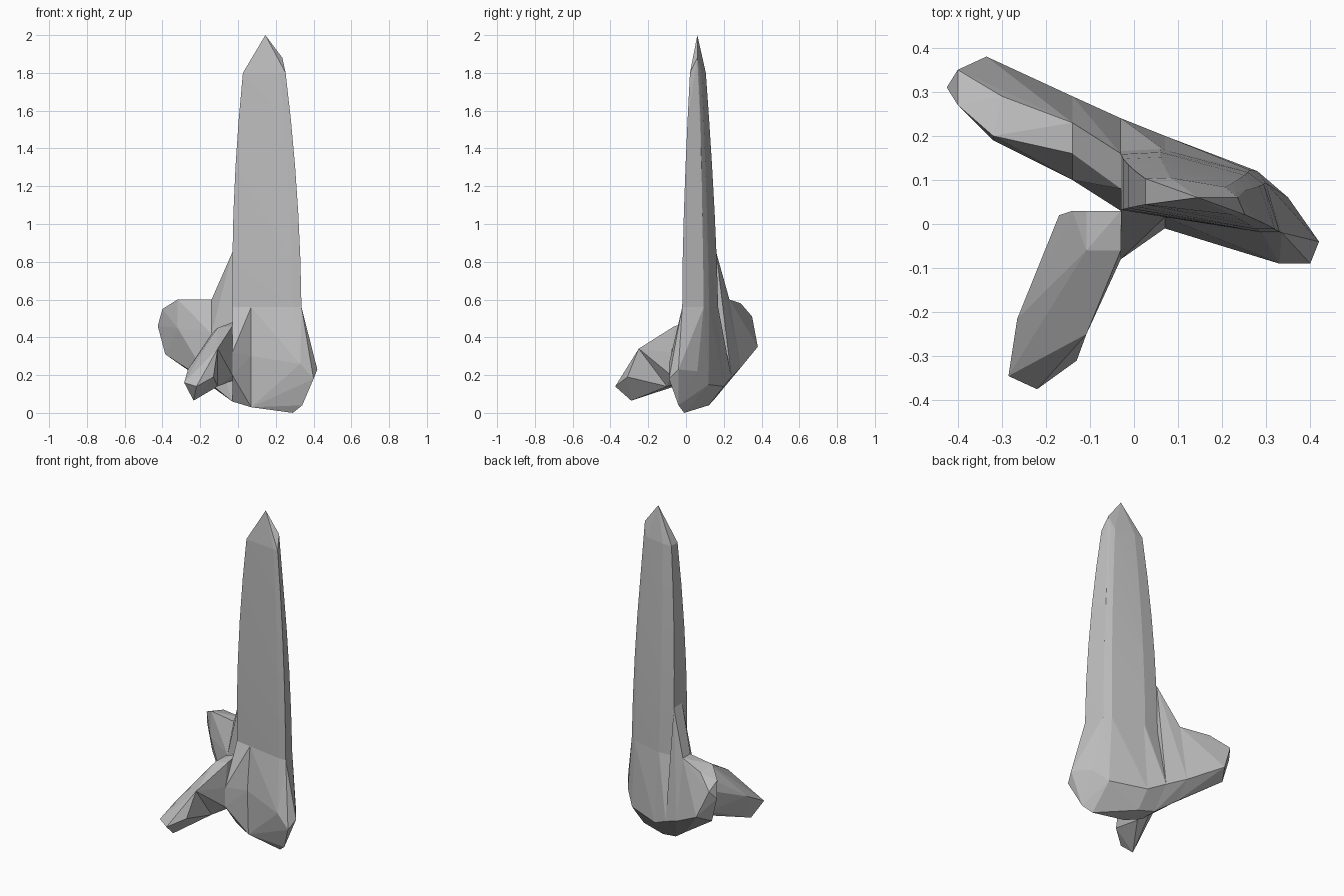
import bpy
import bmesh
from mathutils import Vector

default_cube = bpy.data.objects.get("Cube")
if default_cube:
    bpy.data.objects.remove(default_cube, do_unlink=True)

GREY = (0.5, 0.5, 0.5, 1)
stone = bpy.data.materials.new("stone grey")
stone.use_nodes = True
stone.diffuse_color = GREY
stone.node_tree.nodes["Principled BSDF"].inputs["Base Color"].default_value = GREY

blade_foot, blade_shoulder = 0.56, 1.8


def trim(bm, plane_x, **side):
    """Cut the chunk with an upright plane, drop one side and cap the hole."""
    everything = bm.verts[:] + bm.edges[:] + bm.faces[:]
    bmesh.ops.bisect_plane(bm, geom=everything, plane_co=(plane_x, 0, 0),
                           plane_no=(1, 0, 0), **side)
    bmesh.ops.holes_fill(bm, edges=bm.edges[:])


def faceted(name, corners, left_of=None, right_of=None):
    """Flat-shaded convex chunk around its corners, optionally trimmed in x."""
    bm = bmesh.new()
    for corner in corners:
        bm.verts.new(corner)
    bmesh.ops.convex_hull(bm, input=bm.verts[:])
    buried = [vert for vert in bm.verts if not vert.link_faces]
    bmesh.ops.delete(bm, geom=buried, context="VERTS")
    if left_of is not None:
        trim(bm, left_of, clear_inner=True)
    if right_of is not None:
        trim(bm, right_of, clear_outer=True)
    bmesh.ops.recalc_face_normals(bm, faces=bm.faces[:])
    mesh = bpy.data.meshes.new(name)
    bm.to_mesh(mesh)
    bm.free()
    mesh.materials.append(stone)
    chunk = bpy.data.objects.new(name, mesh)
    bpy.context.collection.objects.link(chunk)


def blade_section(height):
    """Lopsided blade outline, narrowing and thinning towards the tip."""
    rise = (height - blade_foot) / (blade_shoulder - blade_foot)
    half_width = 0.183 - 0.07 * rise ** 2
    half_depth = 0.095 - 0.053 * rise ** 1.5
    centre = Vector((0.153, 0.075, height)) - Vector((0.014, 0.012, 0)) * rise
    outline = [(-1, -0.45), (-1, 0.95), (-0.5, 1), (0.6, 0.5), (0.8, 0.2), (1, -1), (0.75, -1)]
    return [centre + Vector((across * half_width, along * half_depth, 0))
            for across, along in outline]


def split_at(section, plane_x):
    """Front and back corners where an upright plane crosses a section."""
    crossings = []
    for start, end in zip(section, section[1:] + section[:1]):
        if (start.x - plane_x) * (end.x - plane_x) < 0:
            crossings.append(start.lerp(end, (plane_x - start.x) / (end.x - start.x)))
    return crossings


# Tall blade, stacked from shrinking sections and closed by a point
rings = 6
blade = [(0.145, 0.06, 2), (0.235, 0.06, 1.88)]
for ring in range(rings):
    step = ring / (rings - 1)
    blade += blade_section(blade_foot + (blade_shoulder - blade_foot) * step)
faceted("blade", blade)

# Swollen base below the blade: the outer bulge is split by one upright seam
collar = blade_section(blade_foot)
inner_seam, middle_seam = 0.07, 0.17
seam_top = split_at(collar, inner_seam)
seam_side = [(inner_seam, -0.01, 0.3), (inner_seam, 0.2, 0.14),
             (inner_seam, 0, 0.03), (inner_seam, 0.12, 0.04)]
bulge = [corner for corner in collar if corner.x > inner_seam] + seam_top + seam_side
bulge += [
    (0.42, -0.04, 0.23), (0.4, -0.09, 0.18), (0.33, -0.09, 0.26),  # outer knuckle
    (0.35, 0.06, 0.22), (0.28, 0.12, 0.15),                        # back
    (0.34, -0.04, 0.04), (0.29, -0.01, 0),                         # underside
]
faceted("base_outer", bulge, left_of=middle_seam)
faceted("base_middle", bulge, right_of=middle_seam)

# Inner base chunk, with a small prow at the front
inner_x = -0.03
inner_side = [(inner_x, 0.24, 0.19), (inner_x, 0.03, 0.06), (inner_x, 0.14, 0.06)]
inner_top = [corner for corner in collar if corner.x < inner_seam]
prow = [(inner_x, -0.08, 0.32), (inner_x, -0.08, 0.2)]
faceted("base_inner", inner_top + seam_top + seam_side + inner_side + prow)

# Sloping shoulder that links the base to the side lobe, with its own seam
lobe_x, shoulder_seam = -0.14, -0.065
joint = [(lobe_x, 0.23, 0.6), (lobe_x, 0.16, 0.6), (lobe_x, 0.29, 0.24),
         (lobe_x, 0.1, 0.42), (lobe_x, 0.1, 0.15), (lobe_x, 0.2, 0.14)]
shoulder = joint + inner_side + [(inner_x, 0.16, 0.85), (inner_x, 0.08, 0.85)]
faceted("shoulder_inner", shoulder, left_of=shoulder_seam)
faceted("shoulder_outer", shoulder, right_of=shoulder_seam)

# Side lobe reaching to the right and back
faceted("side_lobe", joint + [
    (-0.32, 0.2, 0.6), (-0.3, 0.29, 0.58), (-0.4, 0.35, 0.51), (-0.4, 0.27, 0.55),  # crest
    (-0.425, 0.31, 0.46), (-0.335, 0.38, 0.35), (-0.32, 0.19, 0.45),                # end
    (-0.385, 0.3, 0.31), (-0.25, 0.25, 0.22),                                       # underside
])

# Front spur, running forward and down in two chunks that share a seam
spur_x = -0.108
spur_seam = [(spur_x, 0.03, 0.45), (spur_x, -0.06, 0.45), (spur_x, -0.25, 0.34),
             (spur_x, -0.1, 0.14), (spur_x, 0.03, 0.17)]
faceted("spur_root", spur_seam + prow + [
    (inner_x, 0.03, 0.48), (inner_x, -0.06, 0.46), (inner_x, 0.03, 0.17)])
faceted("spur_tip", spur_seam + [
    (-0.14, 0.03, 0.42), (-0.17, 0.02, 0.33), (-0.15, 0.02, 0.2),    # heel
    (-0.265, -0.215, 0.23), (-0.285, -0.345, 0.16),                  # outer edge
    (-0.22, -0.375, 0.14), (-0.235, -0.29, 0.065), (-0.13, -0.31, 0.19),
])
